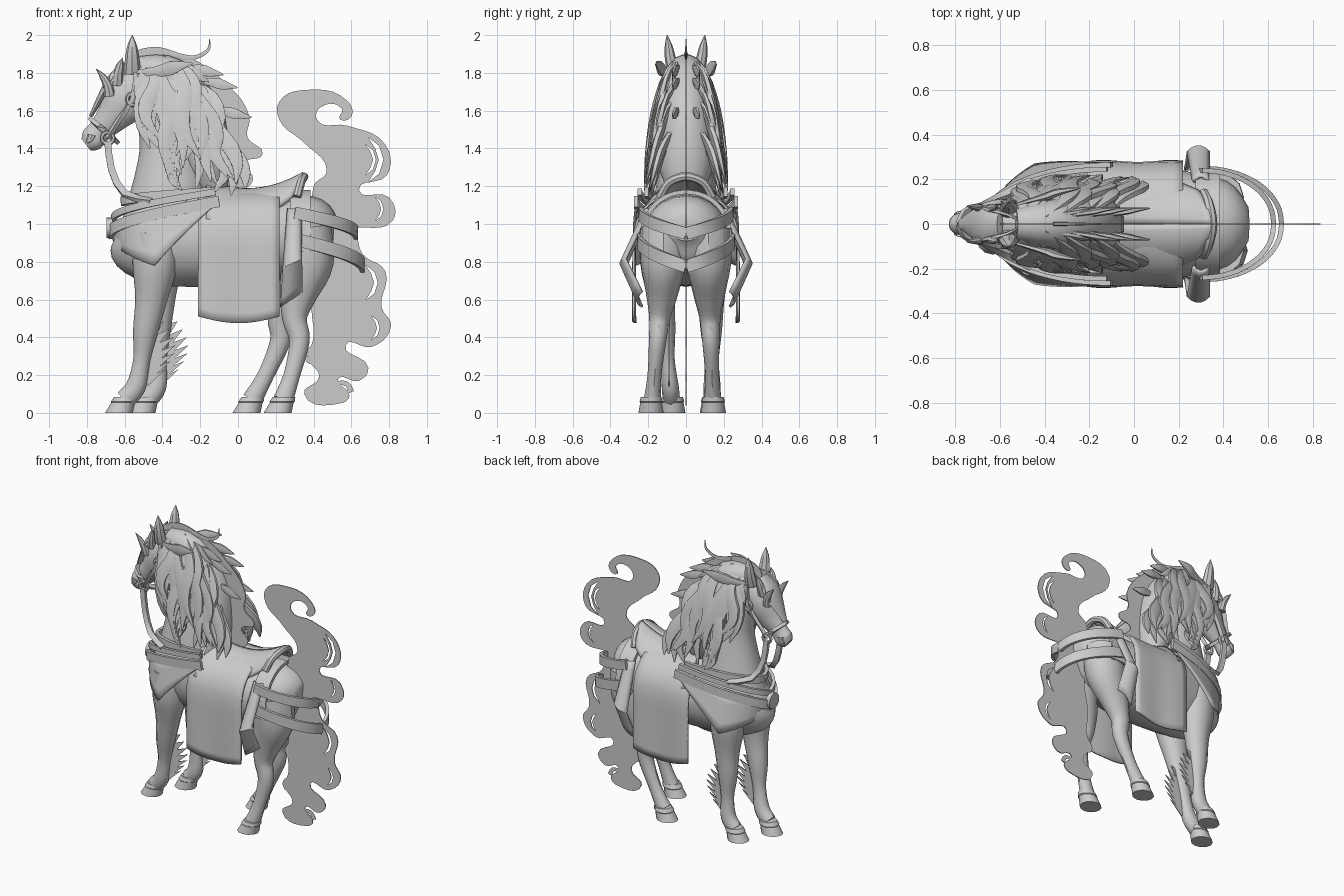
import bpy, bmesh, random
from math import sin, cos, pi, tau, radians
from mathutils import Vector

if "Cube" in bpy.data.objects:
    bpy.data.objects.remove(bpy.data.objects["Cube"])
random.seed(4)
rnd = random.uniform


def spline(pts, sub):
    """Catmull-Rom interpolation of tuples of any length."""
    out, n = [], len(pts)
    for i in range(n - 1):
        p = [pts[max(i - 1, 0)], pts[i], pts[i + 1], pts[min(i + 2, n - 1)]]
        for k in range(sub):
            t = k / sub
            out.append(tuple(.5 * (2*b + (c - a)*t + (2*a - 5*b + 4*c - d)*t*t + (3*b - a - 3*c + d)*t**3)
                             for a, b, c, d in zip(*p)))
    return out + [tuple(pts[-1])]


def finish(name, bm, mirror=False, solid=0):
    bmesh.ops.recalc_face_normals(bm, faces=bm.faces)
    me = bpy.data.meshes.new(name)
    bm.to_mesh(me)
    bm.free()
    ob = bpy.data.objects.new(name, me)
    bpy.context.collection.objects.link(ob)
    if solid:
        m = ob.modifiers.new("thickness", 'SOLIDIFY')
        m.thickness, m.offset = solid, 0
    if mirror:
        ob.modifiers.new("mirror", 'MIRROR').use_axis = (False, True, False)


def loft(name, pts, ref=(0, 1, 0), n=12, sub=4, mirror=False, up=None):
    """Tube through (x, y, z, half size along ref, half size across)."""
    P = spline(pts, sub)
    bm, rings = bmesh.new(), []
    off, k = (pi / 4, 2 ** .5) if n == 4 else (0, 1)
    for i, p in enumerate(P):
        t = up or (Vector(P[min(i + 1, len(P) - 1)][:3]) - Vector(P[max(i - 1, 0)][:3])).normalized()
        a = Vector(ref)
        a = (a - t * a.dot(t)).normalized()
        b = a.cross(t)
        rings.append([bm.verts.new(Vector(p[:3]) + a * p[3] * k * cos(off + j * tau / n)
                                   + b * p[4] * k * sin(off + j * tau / n)) for j in range(n)])
    for r, s in zip(rings, rings[1:]):
        for j in range(n):
            bm.faces.new((r[j], r[(j + 1) % n], s[(j + 1) % n], s[j]))
    bm.faces.new(rings[0])
    bm.faces.new(rings[-1])
    finish(name, bm, mirror)


def mid(name, rows, n=14):
    """Loft in the middle plane from (x, z, half width, half height)."""
    loft(name, [(x, 0, z, w, t) for x, z, w, t in rows], n=n)


def sheet(name, fn, nu, nv, solid=.012):
    bm = bmesh.new()
    g = [[bm.verts.new(fn(i / nu, j / nv)) for j in range(nv + 1)] for i in range(nu + 1)]
    for i in range(nu):
        for j in range(nv):
            bm.faces.new((g[i][j], g[i + 1][j], g[i + 1][j + 1], g[i][j + 1]))
    finish(name, bm, True, solid)


def strap(name, pts, width, ref=(0, 0, 1), thick=.011):
    loft(name, [(*p, width, thick) for p in pts], ref, 4, 2, True)


def around(xe, xs, y, z0, z1, u):
    """Point on a half loop from the middle (u=0) back to the flank (u=1)."""
    a = u * pi / 2
    return (xs + (xe - xs) * cos(a), -y * sin(a) ** .95, z0 + (z1 - z0) * u)


def over(y, z, drop, v):
    """Point on a cross-section from the back (v=0) down the flank (v=1)."""
    a = min(v * 2, 1) * pi / 2
    return (-y * sin(a), z + .285 * cos(a) ** .8 - drop * max(0, v * 2 - 1))


def plate(name, pts, y=0, handle='AUTO', slits=()):
    """Thin flat cut-out in the xz plane with crescent slits (x, z, radius, thickness)."""
    cu = bpy.data.curves.new(name, 'CURVE')
    cu.dimensions, cu.fill_mode, cu.extrude, cu.resolution_u = '2D', 'BOTH', .003, 5
    angles = [-1.2, -.6, 0, .6, 1.2, .6, 0, -.6]
    for loop in [pts] + [[(x + (r - t * (i > 4)) * cos(a), z + (r - t * (i > 4)) * sin(a))
                          for i, a in enumerate(angles)] for x, z, r, t in slits]:
        s = cu.splines.new('BEZIER')
        s.bezier_points.add(len(loop) - 1)
        for b, p in zip(s.bezier_points, loop):
            b.co = (p[0], p[1], 0)
            b.handle_left_type = b.handle_right_type = handle if loop is pts else 'VECTOR'
        s.use_cyclic_u = True
    ob = bpy.data.objects.new(name, cu)
    ob.location.y, ob.rotation_euler.x = y, pi / 2
    bpy.context.collection.objects.link(ob)


# Body, neck and head
mid("body", [(-.63, .97, .07, .1), (-.57, .95, .15, .21), (-.4, .94, .21, .265), (-.05, .92, .25, .25),
             (.2, .93, .24, .23), (.42, .98, .19, .17), (.51, .98, .08, .07)], 20)
mid("neck", [(-.37, 1.02, .19, .24), (-.36, 1.25, .15, .19), (-.39, 1.48, .11, .135), (-.5, 1.78, .075, .09)], 16)
mid("head", [(-.46, 1.78, .05, .06), (-.52, 1.73, .085, .115), (-.6, 1.645, .088, .125), (-.67, 1.56, .065, .088),
             (-.735, 1.49, .046, .066), (-.775, 1.445, .052, .066), (-.805, 1.42, .035, .04)])
mid("brow_mask", [(-.6, 1.84, .05, .02), (-.68, 1.75, .085, .025), (-.78, 1.57, .02, .01)], 8)


def spike(name, x, z, dx, dz, y, out, r):
    loft(name, [(x + dx * s * s, -y - out * s ** .6, z + dz * s, r * (1 - s) ** .5 + .002, r * 1.3 * (1 - s) ** .5 + .002)
                for s in (0, .35, .7, 1)], n=8, mirror=True)


spike("ear", -.56, 1.8, 0, .2, .06, .04, .035)
spike("front_crest", -.64, 1.74, .03, .14, .05, .03, .025)
spike("brow_flame", -.68, 1.68, -.07, .14, .06, .02, .022)
spike("nostril", -.775, 1.47, -.03, -.04, .04, .005, .018)

# Legs: near side stations (x, z, half width); the far leg is the same one swung forward or back
front = [(-.43, .95, .1), (-.44, .78, .1), (-.46, .6, .072), (-.49, .43, .056), (-.51, .28, .038), (-.54, .14, .045), (-.6, .07, .045)]
hind = [(.35, .98, .12), (.365, .8, .12), (.32, .63, .085), (.3, .5, .056), (.325, .38, .046), (.285, .2, .037), (.24, .07, .045)]
for nm, rows, swing, y0, y1 in (("front_leg_near", front, 0, -.14, -.07), ("front_leg_far", front, .13, .13, .14),
                                ("hind_leg_near", hind, 0, -.12, -.185), ("hind_leg_far", hind, -.18, .12, .145)):
    pts = [(x + swing * max(0, 1 - z) ** 1.2, y1 + (y0 - y1) * min(1, z * 1.4), z, w, w * 1.18) for x, z, w in rows]
    loft(nm, pts)
    hx, hy = pts[-1][0] - .03, y1
    loft(nm + "_hoof", [(hx + .4 * z, hy, z, r, r * 1.1) for z, r in ((0, .067), (.055, .057), (.06, .061), (.085, .054))],
         sub=1, up=Vector((0, 0, 1)))

# Feathering behind the front legs
for nm, y, x in (("near", -.09, -.48), ("far", .14, -.41)):
    pts = [(x, .14), (x - .03, .45)]
    for i in range(7):
        z = .44 - i * .042
        pts += [(x + .09 + .06 * sin(i * .5), z + .045), (x + .075 * sin(.7 + i * .35), z - .025)]
    plate("leg_feather_" + nm, pts, y, 'VECTOR')

# Flat tail cut-outs
plate("tail_plume", [(.4, 1.2), (.47, 1.28), (.35, 1.43), (.22, 1.55), (.22, 1.65), (.36, 1.71), (.58, 1.65), (.6, 1.57),
                     (.54, 1.555), (.55, 1.61), (.44, 1.62), (.42, 1.55), (.58, 1.52), (.78, 1.42), (.79, 1.26),
                     (.64, 1.18), (.8, 1.14), (.82, 1.02), (.62, .98), (.46, .97)],
      slits=((.64, 1.34, .13, .025), (.64, 1.34, .09, .015), (.7, 1.08, .07, .012)))
plate("tail_fall", [(.44, 1.02), (.6, 1), (.66, .84), (.78, .75), (.76, .56), (.81, .46), (.71, .35), (.57, .36),
                    (.69, .24), (.64, .17), (.53, .18), (.59, .09), (.54, .05), (.35, .1), (.43, .19), (.37, .29),
                    (.4, .4), (.39, .55), (.42, .75)],
      slits=((.64, .69, .1, .02), (.68, .45, .07, .014)))
for i, (x, z, r) in enumerate(((.5, .38, .055), (.4, .3, .04), (.55, .11, .05))):
    mid("tail_curl_%d" % i, [(x + r * cos(a), z + r * sin(a), .003, .018 - .0025 * a) for a in (0, 1, 2, 3, 4, 5)], 6)

# Mane: flat crest, inner mass and flowing locks
plate("mane_crest", [(-.6, 1.85), (-.5, 1.93), (-.3, 1.9), (-.08, 1.76), (.06, 1.57), (.05, 1.46), (.13, 1.37),
                     (.03, 1.32), (.08, 1.24), (.02, 1.18), (-.15, 1.18), (-.35, 1.5)])
mid("mane_mass", [(-.53, 1.83, .07, .06), (-.36, 1.78, .11, .11), (-.22, 1.58, .13, .14), (-.17, 1.34, .15, .13),
                  (-.13, 1.18, .1, .08)])
mid("flying_hair", [(-.36, 1.9, .01, .02), (-.24, 1.88, .006, .014), (-.16, 1.92, .005, .01), (-.15, 1.98, .002, .002)], 6)
crest = spline([(-.54, 1.86), (-.4, 1.88), (-.25, 1.78), (-.12, 1.48)], 8)


def lock(name, x, z, dx, h, y0, y1, w, wave):
    """Flat tapering hair strand that falls by h, drifts by dx and spreads from y0 to y1."""
    loft(name, [(x + dx * s ** .6 + wave * sin(s * 7), -y0 - (y1 - y0) * s ** .5, z - h * s,
                 w * .4 * sin(.3 + 2.8 * s) + .002, w * sin(.3 + 2.8 * s) + .002) for s in (0, .15, .35, .55, .75, .9, 1)],
         n=6, sub=2, mirror=True)


for i in range(24):
    x, z = crest[i]
    h = min(rnd(.4, .65), z - rnd(1.15, 1.25))
    lock("mane_lock_%02d" % i, x, z, .06 + .06 * (i % 3), h, .03, rnd(.16, .2) + .02 * (z - h < 1.35), .048, rnd(.015, .05) * (-1) ** (i // 4))
    if i % 4 == 0:
        lock("crest_wisp_%02d" % i, x, z - .02, .24, rnd(.02, .12), .03, .07, .03, .01)
for i in range(5):
    lock("side_lock_%d" % i, -.42 + i * .012, 1.7 - i * .08, .06, .44 - i * .06, .09, .22, .04, .02)
lock("temple_lock", -.55, 1.8, .3, -.05, .08, .16, .04, .015)
lock("forelock", -.52, 1.87, -.16, .13, .02, .08, .03, .01)
lock("ear_lock", -.5, 1.85, -.02, .22, .05, .13, .03, .015)

# Bridle and reins
for nm, x, y, z in (("cheek_ring", -.555, .1, 1.66), ("bit_ring", -.69, .075, 1.455)):
    for s in (-y, y):
        bpy.ops.mesh.primitive_torus_add(location=(x, s, z), rotation=(pi / 2, 0, 0), major_radius=.031,
                                         minor_radius=.011, major_segments=14, minor_segments=6)
        bpy.context.object.name = nm
strap("cheek_strap", [(-.54, -.095, 1.8), (-.56, -.1, 1.66), (-.63, -.09, 1.55), (-.69, -.07, 1.455)], .012, (1, 0, 1))
strap("noseband", [(-.71 - .07 * cos(a), -.07 * sin(a), 1.495 + .06 * cos(a)) for a in (0, .8, 1.6, 2.4, pi)], .014, (-1, 0, 1))
strap("rein", [(-.69, -.08, 1.44), (-.67, -.085, 1.29), (-.6, -.12, 1.16), (-.46, -.19, 1.12)], .018, (1, 0, 0))

# Harness straps looping round the chest and the rump
for nm, xe, xs, y, z0, z1, w in (("breast_strap", -.675, -.1, .265, .95, 1.12, .03), ("neck_collar", -.61, -.14, .21, 1.12, 1.17, .025),
                                 ("cross_strap", -.66, -.12, .245, 1.03, 1.17, .018), ("upper_breeching", .625, .3, .24, .95, 1.06, .032),
                                 ("lower_breeching", .66, .3, .25, .775, .92, .034)):
    strap(nm, [around(xe, xs, y, z0, z1, i / 8) for i in range(9)], w)


def breast(u, v):
    x, y, z = around(-.67, -.1, .26, .97, 1.12, u)
    peak = max(0, 1 - abs(u - .57) / .43)
    return (x + .03 * v * (1 - u), y - .06 * v * peak, z - v * (.13 * (1 - u) + .22 * peak))


sheet("breast_cloth", breast, 21, 4)
bpy.ops.mesh.primitive_cylinder_add(vertices=16, radius=.055, depth=.03, location=(-.68, 0, .98), rotation=(0, pi / 2, 0))
bpy.context.object.name = "chest_brooch"
strap("rump_band", [(.33, *over(.235, .885, .1, i / 12)) for i in range(9)], .055, (1, 0, 0))


# Saddle, saddle cloth and hanging flaps
def cloth(u, v):
    y, z = over(.275, .89, .38, v)
    return (-.21 + .43 * u, y - .006 * sin(9 * u) * v, z - .035 * sin(pi * u) * v * v)


def seat(u, v):
    return (-.17 + .52 * u - .06 * v * v * u, -(.25 - .11 * u * u) * v,
            1.175 + .26 * (u - .42) ** 2 - (.2 - .08 * u) * v ** 2.2)


def flap(u, v):
    return (.3 - .02 * v + (u - .5) * (.07 + .04 * v), -.345 + .22 * abs(v - .6) + .1 * (u - .5) ** 2, 1.08 - .52 * v + .08 * u * v)


sheet("saddle_cloth", cloth, 10, 16)
sheet("saddle_seat", seat, 14, 8, .03)
sheet("rear_flap", flap, 5, 10, .015)
loft("cantle_roll", [(.35 - .04 * sin(a) ** 2, .14 * sin(a), 1.12 + .13 * cos(a), .023, .023) for a in (-1.4, -.7, 0, .7, 1.4)],
     (1, 0, 0), 8)

# Smooth shading with kept edges
meshes = [o for o in bpy.data.objects if o.type == 'MESH']
for o in bpy.data.objects:
    o.select_set(o.type == 'MESH')
bpy.context.view_layer.objects.active = meshes[0]
bpy.ops.object.shade_smooth_by_angle(angle=radians(35))
